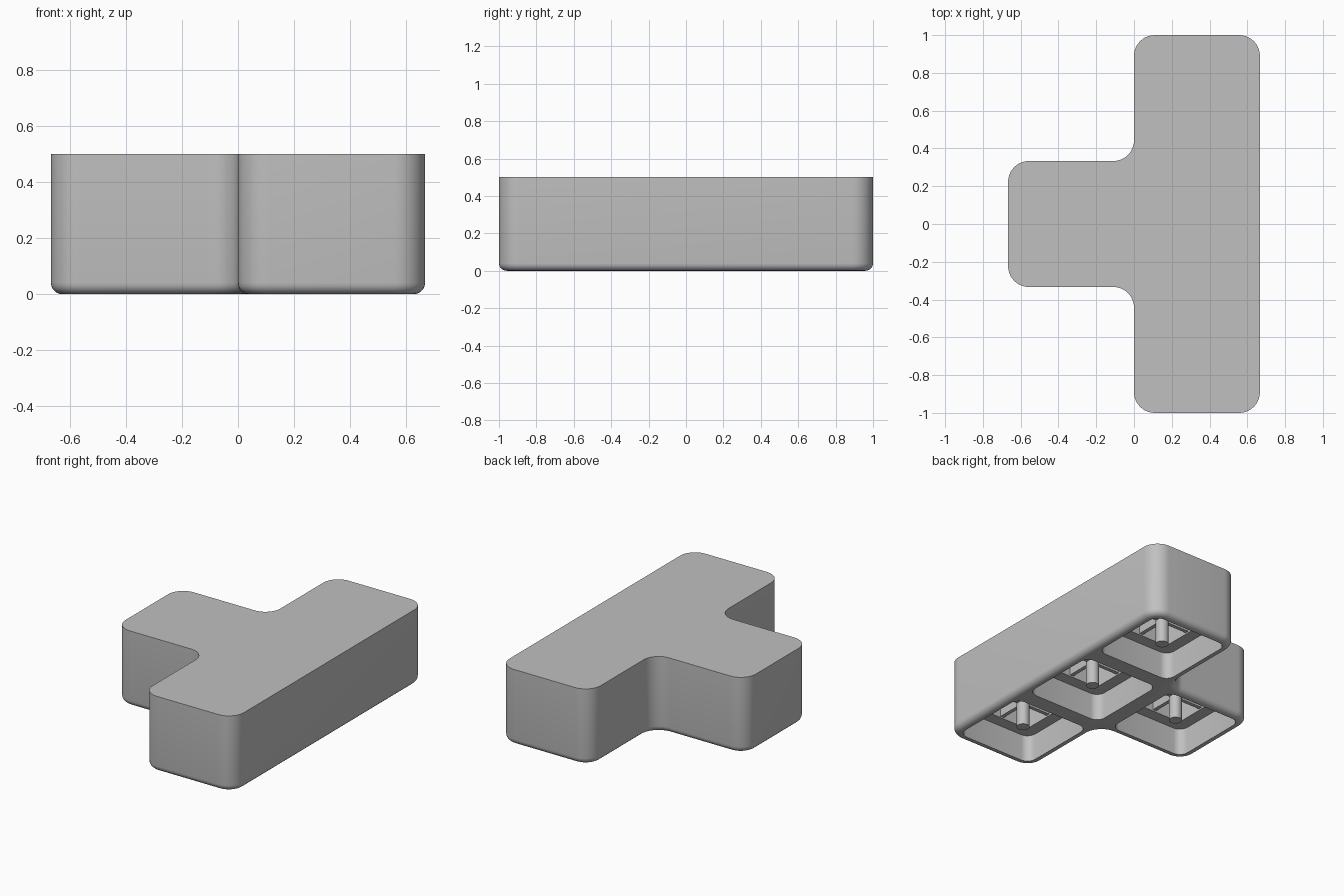
import bpy
import bmesh
from mathutils import Vector

default = bpy.data.objects.get("Cube")
if default:
    bpy.data.objects.remove(default)

CELL = 2 / 3
HEIGHT = 0.5
CENTRES = [(CELL / 2, -CELL), (CELL / 2, 0), (CELL / 2, CELL), (-CELL / 2, 0)]

grey = bpy.data.materials.new("plain grey")
grey.use_nodes = True
grey.diffuse_color = (0.53, 0.53, 0.53, 1)
grey.node_tree.nodes["Principled BSDF"].inputs["Base Color"].default_value = (0.53, 0.53, 0.53, 1)


def add_prism(bm, outline, z0, z1, radius, segments, edge=0):
    """Extrude an outline, round its upright edges and, if asked, its lower rim."""
    part = bmesh.new()
    face = part.faces.new([part.verts.new((x, y, z0)) for x, y in outline])
    top = bmesh.ops.extrude_face_region(part, geom=[face])["geom"]
    for v in top:
        if isinstance(v, bmesh.types.BMVert):
            v.co.z = z1
    bmesh.ops.recalc_face_normals(part, faces=part.faces)
    upright = [e for e in part.edges if abs(e.verts[0].co.z - e.verts[1].co.z) > 0.01]
    bmesh.ops.bevel(part, geom=upright, offset=radius, segments=segments,
                    profile=0.5, affect='EDGES')
    if edge:
        rim = [e for e in part.edges if all(abs(v.co.z - z0) < 1e-4 for v in e.verts)]
        bmesh.ops.bevel(part, geom=rim, offset=edge, segments=5,
                        profile=0.5, affect='EDGES')
    temp = bpy.data.meshes.new("temp")
    part.to_mesh(temp)
    part.free()
    bm.from_mesh(temp)
    bpy.data.meshes.remove(temp)


def make_object(name, bm):
    mesh = bpy.data.meshes.new(name)
    bm.to_mesh(mesh)
    bm.free()
    mesh.materials.append(grey)
    obj = bpy.data.objects.new(name, mesh)
    bpy.context.collection.objects.link(obj)
    return obj


def activate(obj):
    bpy.ops.object.select_all(action='DESELECT')
    obj.select_set(True)
    bpy.context.view_layer.objects.active = obj


def smooth(obj):
    activate(obj)
    bpy.ops.object.shade_smooth_by_angle(angle=0.6)


def square(centre, half):
    x, y = centre
    return [(x - half, y - half), (x + half, y - half),
            (x + half, y + half), (x - half, y + half)]


# T-shaped body, rounded in plan and along the lower rim
half = CELL / 2
bm = bmesh.new()
add_prism(bm, [(0, -1), (CELL, -1), (CELL, 1), (0, 1), (0, half),
               (-CELL, half), (-CELL, -half), (0, -half)],
          0, HEIGHT, 0.11, 10, edge=0.04)
body = make_object("block_body", bm)

# Stepped pocket in the underside of each cell
for label, size, depth, radius in (("wide", 0.28, 0.18, 0.06), ("deep", 0.2, 0.45, 0.03)):
    bm = bmesh.new()
    for centre in CENTRES:
        add_prism(bm, square(centre, size), -0.1, depth, radius, 6)
    cutter = make_object(label + "_pocket_cutter", bm)
    cutter.hide_render = True
    cut = body.modifiers.new(label + "_pocket", 'BOOLEAN')
    cut.operation = 'DIFFERENCE'
    cut.solver = 'EXACT'
    cut.object = cutter
    activate(body)
    bpy.ops.object.modifier_apply(modifier=cut.name)
    bpy.data.objects.remove(cutter)
smooth(body)

# Round post and crossed ribs hanging inside every pocket
for i, (x, y) in enumerate(CENTRES, 1):
    bpy.ops.mesh.primitive_cylinder_add(vertices=24, radius=0.04, depth=0.43,
                                        location=(x, y, 0.245))
    post = bpy.context.object
    post.name = f"post_{i}"
    post.data.materials.append(grey)
    smooth(post)
    for axis, scale in (("x", Vector((0.41, 0.025, 0.27))), ("y", Vector((0.025, 0.41, 0.27)))):
        bpy.ops.mesh.primitive_cube_add(size=1, location=(x, y, 0.325))
        rib = bpy.context.object
        rib.name = f"rib_{axis}_{i}"
        rib.scale = scale
        rib.data.materials.append(grey)
